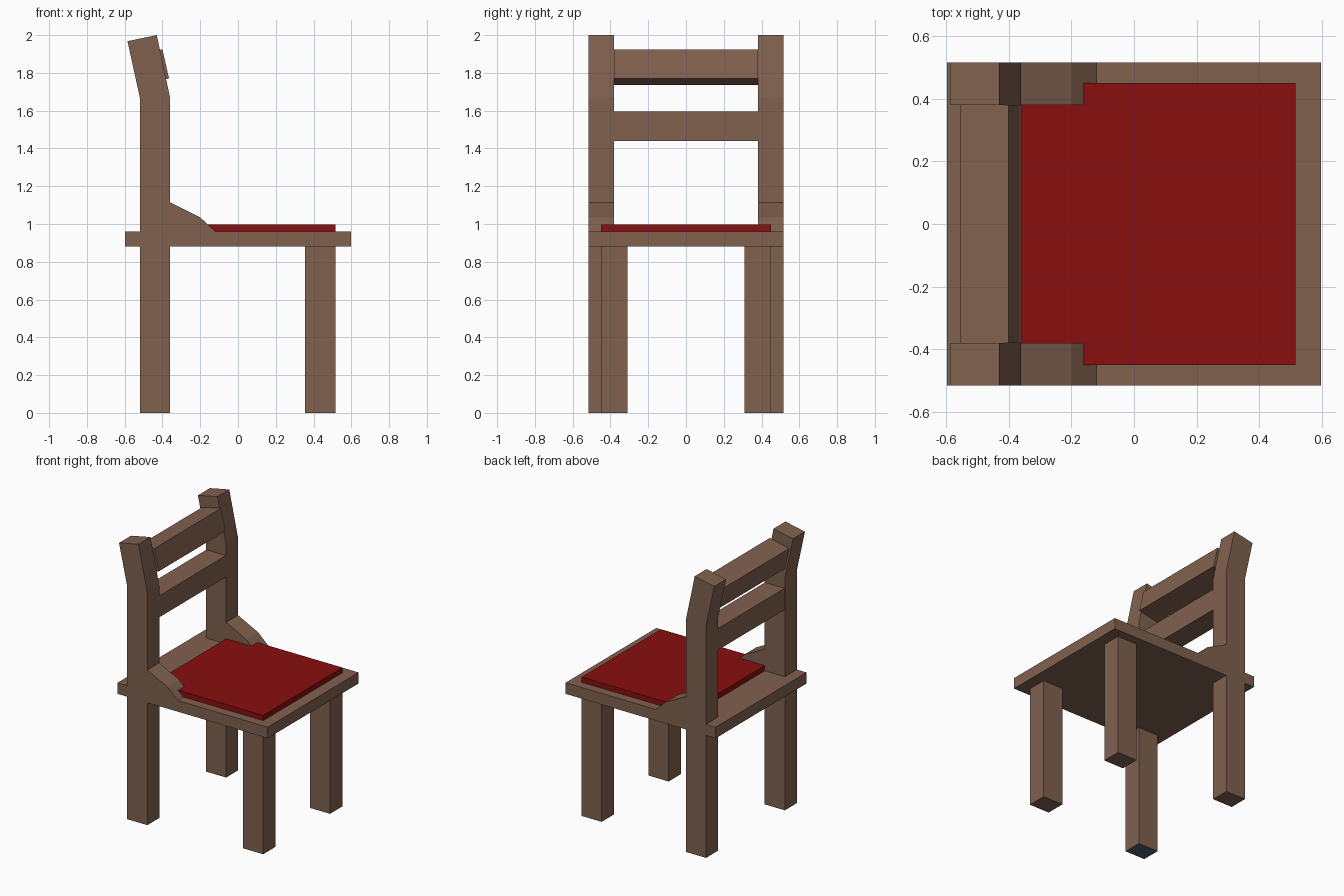
import bpy, bmesh

if "Cube" in bpy.data.objects:
    bpy.data.objects.remove(bpy.data.objects["Cube"])


def material(name, rgb):
    m = bpy.data.materials.new(name)
    m.diffuse_color = (*rgb, 1.0)
    m.use_nodes = True
    m.node_tree.nodes["Principled BSDF"].inputs["Base Color"].default_value = m.diffuse_color
    return m


WOOD = material("brown wood", (0.216, 0.119, 0.078))
RED = material("red fabric", (0.246, 0.0045, 0.0045))
SLATE = material("slate foot", (0.076, 0.112, 0.162))


def extrude(name, profile, y0, y1, mat):
    """Extrude an x-z profile from y0 to y1."""
    bm = bmesh.new()
    face = bm.faces.new([bm.verts.new((x, y0, z)) for x, z in profile])
    new = bmesh.ops.extrude_face_region(bm, geom=[face])["geom"]
    verts = [v for v in new if isinstance(v, bmesh.types.BMVert)]
    bmesh.ops.translate(bm, verts=verts, vec=(0, y1 - y0, 0))
    bmesh.ops.recalc_face_normals(bm, faces=bm.faces)
    mesh = bpy.data.meshes.new(name)
    bm.to_mesh(mesh)
    bm.free()
    mesh.materials.append(mat)
    obj = bpy.data.objects.new(name, mesh)
    bpy.context.collection.objects.link(obj)
    return obj


def box(name, x0, x1, y0, y1, z0, z1, mat):
    return extrude(name, [(x0, z0), (x1, z0), (x1, z1), (x0, z1)], y0, y1, mat)


# Seat board and cushion
box("seat", -0.597, 0.597, -0.515, 0.515, 0.88, 0.96, WOOD)
box("cushion", -0.36, 0.515, -0.45, 0.45, 0.96, 0.998, RED)

# Bent back post with the sloped bracket at its foot
post = [(-0.52, 0.96), (-0.12, 0.96), (-0.20, 1.035), (-0.36, 1.115),
        (-0.36, 1.67), (-0.43, 2.0), (-0.585, 1.968), (-0.52, 1.67)]

for side, s in (("left", -1), ("right", 1)):
    extrude(f"back_post_{side}", post, s * 0.38, s * 0.515, WOOD)
    box(f"front_leg_{side}", 0.355, 0.515, s * 0.31, s * 0.45, 0, 0.88, WOOD)
    leg = box(f"back_leg_{side}", -0.52, -0.36, s * 0.38, s * 0.515, 0, 0.88, WOOD)
    # One back leg has a slate underside
    if s < 0:
        leg.data.materials.append(SLATE)
        for p in leg.data.polygons:
            if p.normal.z < -0.5:
                p.material_index = 1

# Back rails: straight lower one and tilted upper one
box("lower_rail", -0.518, -0.362, -0.38, 0.38, 1.44, 1.595, WOOD)
extrude("upper_rail", [(-0.40, 1.925), (-0.365, 1.77), (-0.52, 1.737), (-0.553, 1.89)],
        -0.38, 0.38, WOOD)
